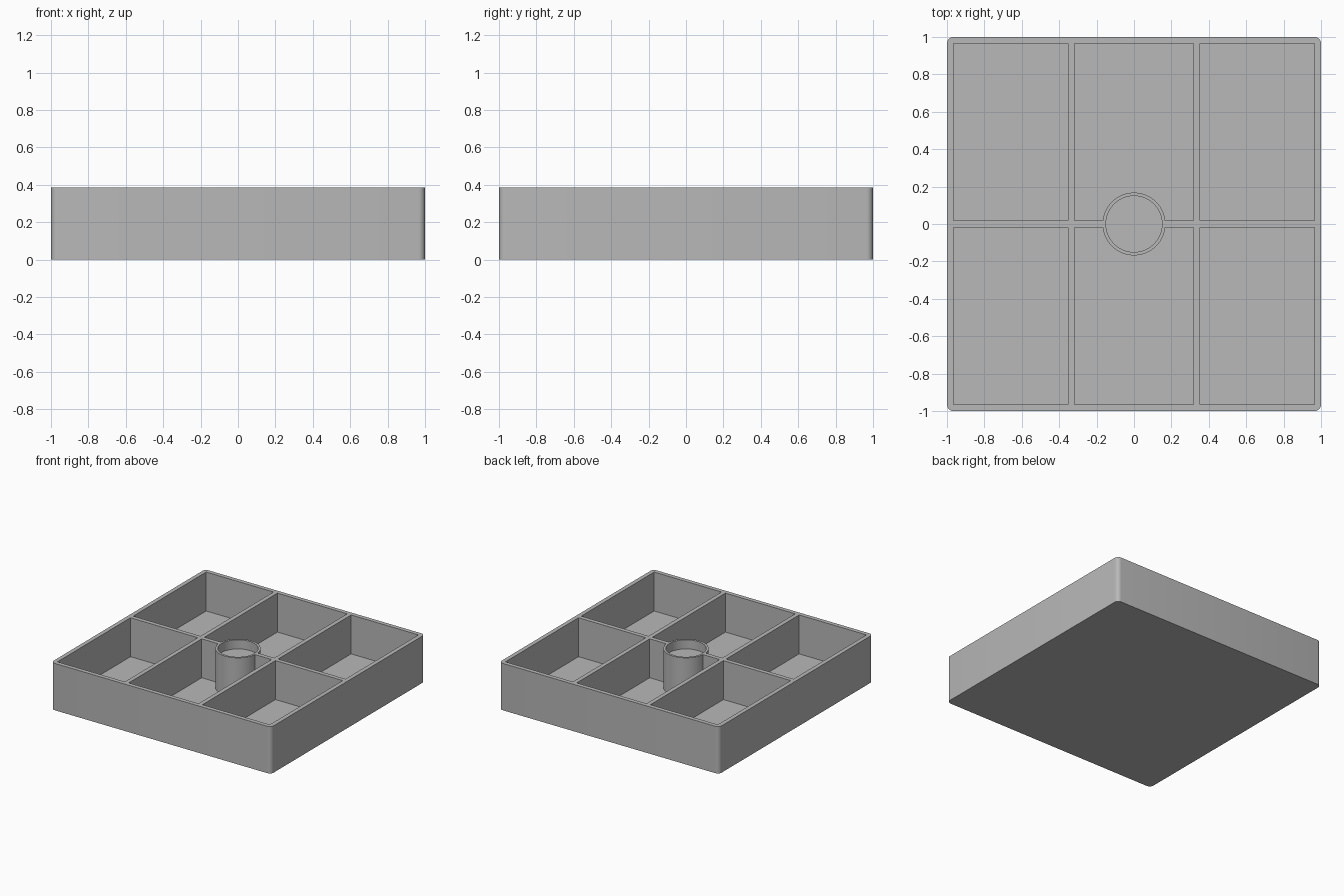
import bpy
import bmesh
from mathutils import Matrix, Vector

default = bpy.data.objects.get("Cube")
if default:
    bpy.data.objects.remove(default, do_unlink=True)

HEIGHT = 0.385
FLOOR = 0.065          # thickness of the tray bottom
WALL = 0.035           # thickness of rim and dividers
DIVIDER_X = 0.335      # centre of the two long dividers
POST_R, WELL_R = 0.168, 0.15
WELL_DEPTH = 0.075
ABOVE = HEIGHT + 0.1   # cutters reach past the rim

grey = bpy.data.materials.new("plain grey")
grey.use_nodes = True
colour = (0.48, 0.48, 0.48, 1)
grey.diffuse_color = colour
grey.node_tree.nodes["Principled BSDF"].inputs["Base Color"].default_value = colour


def finish(name, bm):
    mesh = bpy.data.meshes.new(name)
    bm.to_mesh(mesh)
    bm.free()
    mesh.materials.append(grey)
    obj = bpy.data.objects.new(name, mesh)
    bpy.context.collection.objects.link(obj)
    return obj


def box(name, low, high, corner=0):
    low, high = Vector(low), Vector(high)
    bm = bmesh.new()
    bmesh.ops.create_cube(bm, size=1, matrix=Matrix.Translation((low + high) / 2)
                          @ Matrix.Diagonal((*(high - low), 1)))
    if corner:
        upright = [e for e in bm.edges
                   if abs(e.verts[0].co.z - e.verts[1].co.z) > 0.1]
        bmesh.ops.bevel(bm, geom=upright, offset=corner, segments=6,
                        profile=0.5, affect='EDGES')
    return finish(name, bm)


def cylinder(name, radius, bottom, top):
    bm = bmesh.new()
    bmesh.ops.create_cone(bm, cap_ends=True, segments=64, radius1=radius,
                          radius2=radius, depth=top - bottom,
                          matrix=Matrix.Translation((0, 0, (bottom + top) / 2)))
    return finish(name, bm)


def cut(target, cutter):
    bpy.context.view_layer.objects.active = target
    mod = target.modifiers.new("cut", 'BOOLEAN')
    mod.operation = 'DIFFERENCE'
    mod.solver = 'EXACT'
    mod.object = cutter
    bpy.ops.object.modifier_apply(modifier=mod.name)
    bpy.data.objects.remove(cutter, do_unlink=True)


# Outer block with rounded upright corners
tray = box("divided_tray", (-1, -1, 0), (1, 1, HEIGHT), corner=0.035)

# Six compartments; the middle pair bends round the central post
inner = 1 - WALL
half = WALL / 2
columns = [(-inner, -DIVIDER_X - half), (-DIVIDER_X + half, DIVIDER_X - half),
           (DIVIDER_X + half, inner)]
for i, (x0, x1) in enumerate(columns):
    for y0, y1 in ((-inner, -half), (half, inner)):
        pocket = box("pocket", (x0, y0, FLOOR), (x1, y1, ABOVE))
        if i == 1:
            cut(pocket, cylinder("post", POST_R, -0.1, ABOVE + 0.1))
        cut(tray, pocket)

# Shallow round well in the top of the post
cut(tray, cylinder("well", WELL_R, HEIGHT - WELL_DEPTH, ABOVE))

# Smooth the rounded corners and post, keep everything else crisp
bpy.ops.object.select_all(action='DESELECT')
tray.select_set(True)
bpy.context.view_layer.objects.active = tray
bpy.ops.object.shade_smooth_by_angle(angle=0.5)
